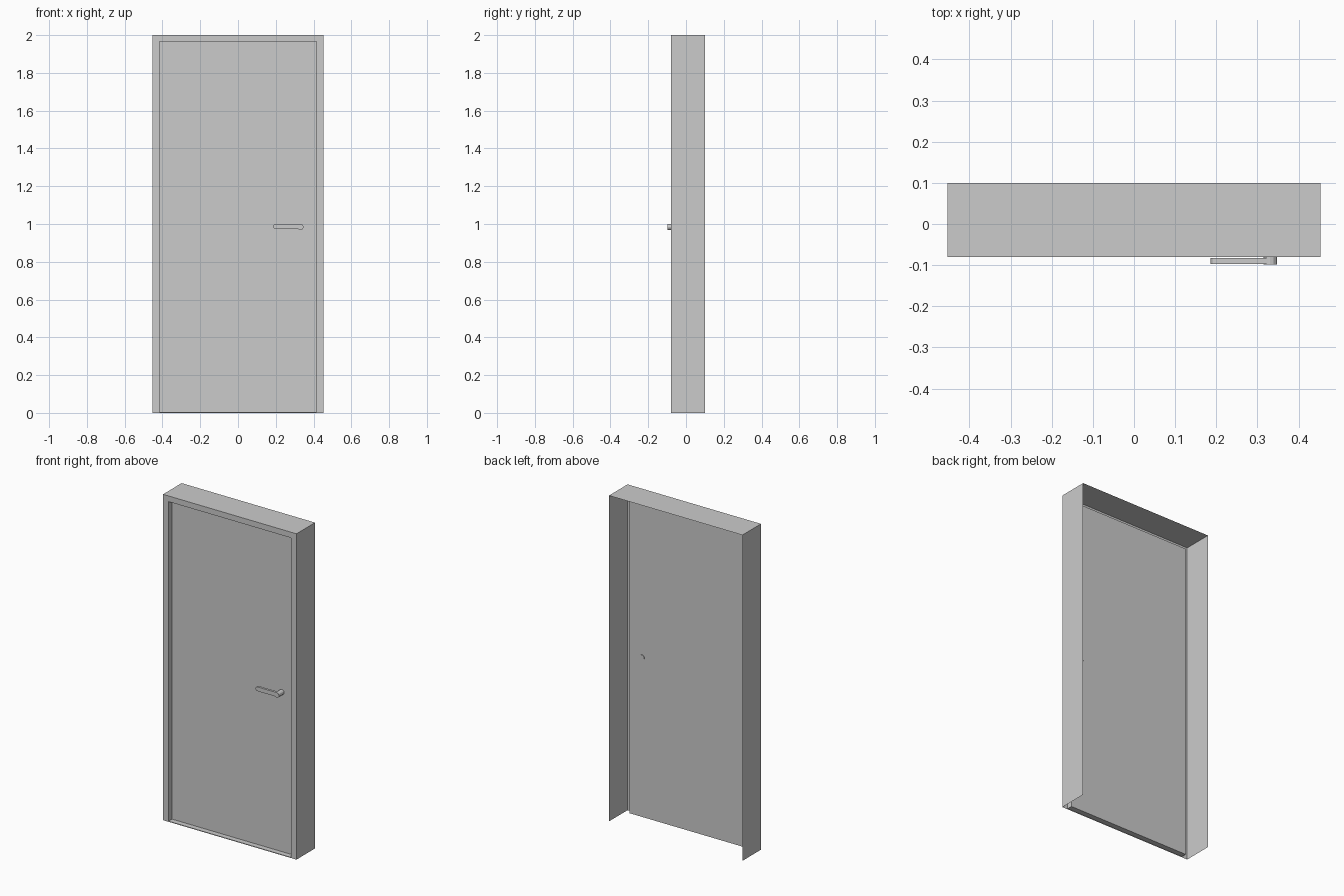
import bpy, bmesh, math
from mathutils import Vector

if "Cube" in bpy.data.objects:
    bpy.data.objects.remove(bpy.data.objects["Cube"])

FRONT, BACK, LEAF_Y = -0.08, 0.10, -0.047
OPEN_X, OPEN_TOP, OPEN_BOTTOM = 0.415, 1.965, 0.004


def finish(name, bm):
    mesh = bpy.data.meshes.new(name)
    bm.to_mesh(mesh)
    bm.free()
    obj = bpy.data.objects.new(name, mesh)
    bpy.context.collection.objects.link(obj)
    return obj


def rect(bm, half, z0, z1, y):
    """Rectangle of vertices, counter-clockwise seen from the front."""
    return [bm.verts.new(p) for p in
            ((-half, y, z0), (half, y, z0), (half, y, z1), (-half, y, z1))]


def bridge(bm, a, b, sides):
    for i in sides:
        j = (i + 1) % 4
        bm.faces.new((a[i], a[j], b[j], b[i]))


def extrude_profile(name, points, y0, y1):
    """Solid prism from (x, z) points, running from y0 (front) to y1."""
    bm = bmesh.new()
    face = bm.faces.new([bm.verts.new((x, y0, z)) for x, z in points])
    new = bmesh.ops.extrude_face_region(bm, geom=[face])["geom"]
    bmesh.ops.translate(bm, vec=Vector((0, y1 - y0, 0)),
                        verts=[v for v in new if isinstance(v, bmesh.types.BMVert)])
    bm.faces.ensure_lookup_table()
    bmesh.ops.recalc_face_normals(bm, faces=bm.faces)
    return finish(name, bm)


def arc(cx, cz, r, start, end, steps):
    return [(cx + r * math.cos(math.radians(start + (end - start) * k / steps)),
             cz + r * math.sin(math.radians(start + (end - start) * k / steps)))
            for k in range(steps + 1)]


# Door frame: thin sheet, open at the back and underneath
bm = bmesh.new()
back = rect(bm, 0.453, 0, 2, BACK)
front = rect(bm, 0.453, 0, 2, FRONT)
inner = rect(bm, OPEN_X, OPEN_BOTTOM, OPEN_TOP, FRONT)
reveal = rect(bm, OPEN_X, OPEN_BOTTOM, OPEN_TOP, LEAF_Y)
bridge(bm, back, front, (1, 2, 3))
bridge(bm, front, inner, range(4))
bridge(bm, inner, reveal, range(4))
finish("door_frame", bm)

# Door leaf
bm = bmesh.new()
bm.faces.new(rect(bm, OPEN_X, OPEN_BOTTOM, OPEN_TOP, LEAF_Y))
finish("door_leaf", bm)

# Handle spindle, passing through the leaf
extrude_profile("handle_spindle", arc(0.331, 0.984, 0.016, 0, 360, 12)[:-1], -0.098, -0.043)

# Handle lever with a rounded free end
lever = arc(0.199, 0.986, 0.013, 90, 270, 6) + [(0.331, 0.973), (0.331, 0.999)]
extrude_profile("handle_lever", lever, -0.097, -0.083)
